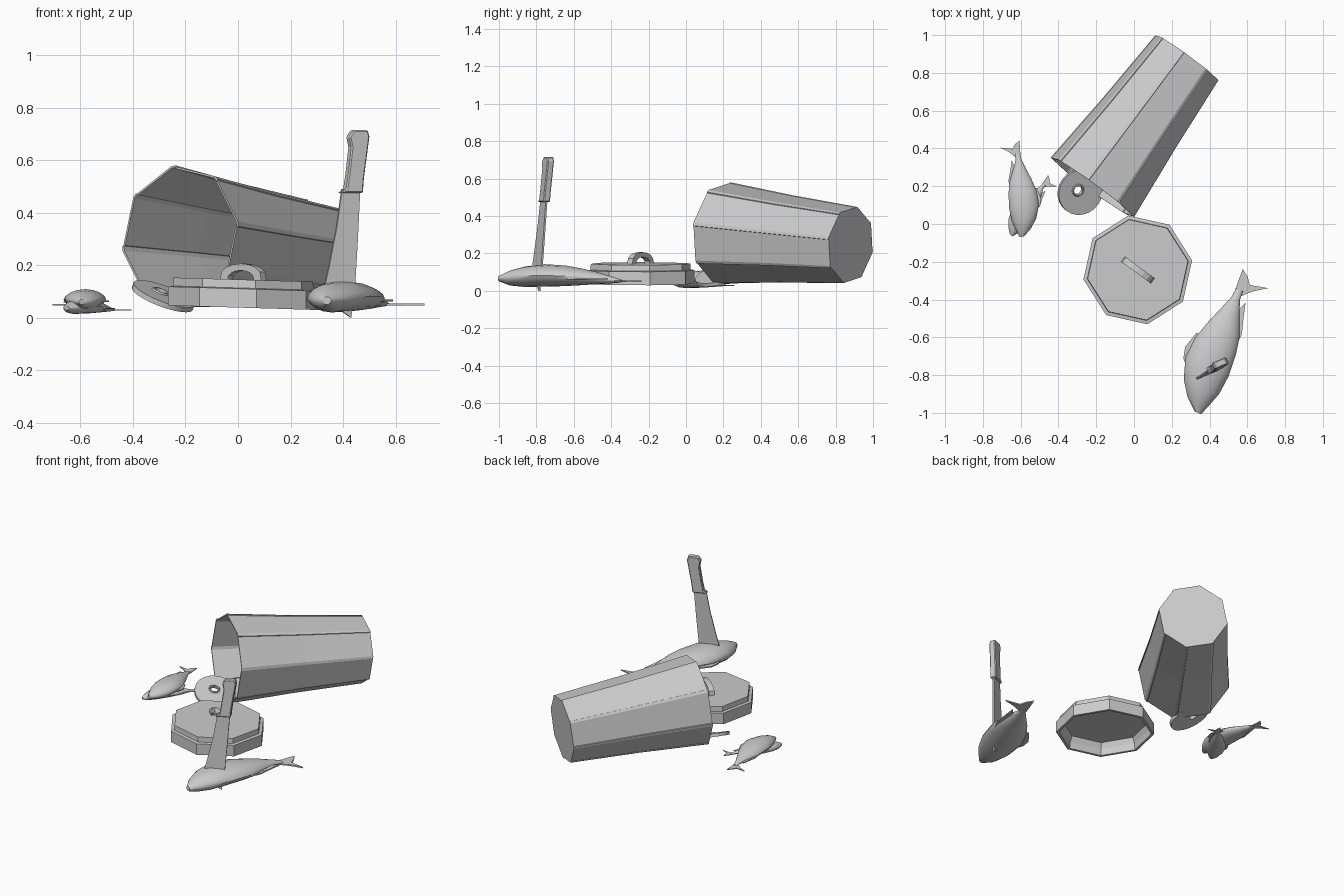
import bpy, bmesh, math
from mathutils import Vector

cube = bpy.data.objects.get("Cube")
if cube:
    bpy.data.objects.remove(cube, do_unlink=True)

grey = bpy.data.materials.new("plain_grey")
grey.use_nodes = True
grey.diffuse_color = (0.6, 0.6, 0.6, 1)
grey.node_tree.nodes["Principled BSDF"].inputs["Base Color"].default_value = (0.6, 0.6, 0.6, 1)
UP = Vector((0, 0, 1))


def finish(bm, name, smooth=None):
    bmesh.ops.recalc_face_normals(bm, faces=bm.faces)
    mesh = bpy.data.meshes.new(name)
    bm.to_mesh(mesh)
    bm.free()
    obj = bpy.data.objects.new(name, mesh)
    bpy.context.collection.objects.link(obj)
    mesh.materials.append(grey)
    if smooth:
        bpy.ops.object.select_all(action='DESELECT')
        obj.select_set(True)
        bpy.context.view_layer.objects.active = obj
        bpy.ops.object.shade_smooth_by_angle(angle=math.radians(smooth))
    return obj


def loft(bm, rings, caps=True):
    """Skin a list of closed rings of points."""
    vs = [[bm.verts.new(p) for p in ring] for ring in rings]
    n = len(vs[0])
    for a, b in zip(vs, vs[1:]):
        for i in range(n):
            bm.faces.new((a[i], a[(i + 1) % n], b[(i + 1) % n], b[i]))
    if caps:
        bm.faces.new(vs[0])
        bm.faces.new(vs[-1])
    return vs


def plate(bm, points, offset):
    """Flat outline thickened both ways along offset."""
    loft(bm, [[p - offset for p in points], [p + offset for p in points]])


# Bucket lying on its side, eight overlapping panels
mouth, base = Vector((-0.22, 0.195, 0.31)), Vector((0.28, 0.88, 0.245))
axis = (base - mouth).normalized()
side = Vector((-axis.y, axis.x, 0)).normalized()
lift = axis.cross(side)
if lift.z < 0:
    lift = -lift


def bucket_ring(t, radius):
    ring = []
    for k in range(8):
        for extra, f in ((0, 1), (4, 1), (4.3, 0.98)):
            a = math.radians(k * 45 - 12 + extra)
            ring.append(mouth.lerp(base, t) + radius * f * (side * math.cos(a) + lift * math.sin(a)))
    return ring


bm = bmesh.new()
loft(bm, [bucket_ring(t, r) for t, r in
          ((0.985, 0.198), (0.5, 0.227), (0, 0.266), (0, 0.274), (0.5, 0.236), (1, 0.207))])
finish(bm, "bucket")

# Round tab with a hole, fixed to the bucket mouth
slope = math.radians(25)
e1 = side * math.cos(slope) + UP * math.sin(slope)
e2 = Vector((-axis.x, -axis.y, 0)).normalized()
nrm = e1.cross(e2).normalized()
centre = Vector((-0.285, 0.17, 0.082))


def tab_circle(radius, shift, height):
    return [centre + e1 * (shift + radius * math.cos(i * math.tau / 24))
            + e2 * radius * math.sin(i * math.tau / 24) + nrm * height for i in range(24)]


bm = bmesh.new()
loft(bm, [tab_circle(r, s, h) for r, s, h in
          ((0.024, 0.02, -0.01), (0.124, 0, -0.01), (0.124, 0, 0.01),
           (0.034, 0.02, 0.01), (0.03, 0.02, 0.016), (0.024, 0.02, 0.016), (0.024, 0.02, -0.01))], caps=False)
bmesh.ops.remove_doubles(bm, verts=bm.verts, dist=0.0001)
finish(bm, "bucket_tab", 30)

# Eight-sided hollow lid, tilted slightly
lid_centre = Vector((0.02, -0.243, 0))


def tilt(p):
    return p - UP * 0.03 * (p.x - lid_centre.x)


def lid_ring(radius, z):
    return [tilt(lid_centre + Vector((radius * math.cos(a), radius * math.sin(a), z)))
            for a in (math.radians(10 + 45 * k) for k in range(8))]


bm = bmesh.new()
loft(bm, [lid_ring(r, z) for r, z in
          ((0.255, 0.115), (0.27, 0.08), (0.275, 0.038), (0.292, 0.038),
           (0.292, 0.11), (0.272, 0.113), (0.27, 0.145))])
finish(bm, "lid")

# Arched lid handle
along, across = Vector((0.81, -0.59, 0)), Vector((0.59, 0.81, 0)) * 0.017
bm = bmesh.new()
rings = []
for i in range(9):
    a = math.pi * i / 8
    c = lid_centre + UP * 0.14
    outer = c + along * 0.098 * math.cos(a) + UP * 0.066 * math.sin(a) ** 0.7
    inner = c + along * 0.062 * math.cos(a) + UP * 0.04 * math.sin(a) ** 0.7
    rings.append([outer - across, outer + across, inner + across, inner - across])
loft(bm, rings)
finish(bm, "lid_handle")


# Knife standing upright, outline given as x and z
def knife_part(name, outline, half):
    pts = [Vector((x, -0.80 + 0.087 * z + 0.42 * (x - 0.39 - 0.09 * z), z)) for x, z in outline]
    bm = bmesh.new()
    plate(bm, pts, Vector((-0.39, 0.92, 0)) * half)
    return finish(bm, name)


knife_part("knife_blade", [(0.43, 0.0), (0.445, 0.13), (0.455, 0.3), (0.464, 0.49), (0.395, 0.49),
                           (0.376, 0.35), (0.347, 0.2), (0.325, 0.1), (0.36, 0.05)], 0.005)
grip = knife_part("knife_handle", [(0.385, 0.475), (0.47, 0.475), (0.474, 0.53), (0.495, 0.69),
                                   (0.488, 0.715), (0.435, 0.715), (0.418, 0.69), (0.426, 0.65),
                                   (0.415, 0.55), (0.406, 0.49)], 0.019)
bevel = grip.modifiers.new("soft_edges", 'BEVEL')
bevel.width = 0.005

# Fish lying flat: length, left edge, right edge, centre height, half thickness
BODY = [(-0.335, 0.035, 0.072, 0.065, 0.015), (-0.28, -0.03, 0.092, 0.068, 0.04),
        (-0.2, -0.085, 0.118, 0.075, 0.055), (-0.09, -0.122, 0.128, 0.082, 0.06),
        (0.03, -0.113, 0.118, 0.08, 0.055), (0.12, -0.088, 0.1, 0.075, 0.045),
        (0.21, -0.055, 0.062, 0.068, 0.033), (0.3, -0.022, 0.025, 0.058, 0.018),
        (0.35, -0.018, 0.022, 0.052, 0.008)]
TAIL = [(0.32, -0.018), (0.39, -0.022), (0.458, -0.025), (0.43, 0.015), (0.395, 0.042),
        (0.405, 0.085), (0.417, 0.138), (0.37, 0.07), (0.32, 0.02)]
BACK_FIN = [(0.06, 0.1), (0.14, 0.105), (0.22, 0.08), (0.3, 0.058), (0.24, 0.035), (0.1, 0.07)]
BELLY_FIN = [(-0.13, -0.1), (-0.1, -0.13), (-0.04, -0.145), (0.05, -0.12), (0.06, -0.08)]


def fish(name, pivot, heading, scale, mirror=1):
    h = math.radians(heading)
    d, r = Vector((math.cos(h), math.sin(h), 0)), Vector((math.sin(h), -math.cos(h), 0)) * mirror

    def place(t, s, z):
        return Vector(pivot) + scale * (d * t + r * s + UP * z)

    bm = bmesh.new()
    rings = []
    for t, left, right, z, half in BODY:
        mid, wide = (left + right) / 2, (right - left) / 2
        rings.append([place(t, mid + wide * math.cos(a), z + half * math.sin(a) * abs(math.sin(a)) ** 0.2)
                      for a in (math.tau * i / 16 for i in range(16))])
    loft(bm, rings)
    finish(bm, name + "_body", 50)
    for part, outline, z in (("tail", TAIL, 0.05), ("back_fin", BACK_FIN, 0.065), ("belly_fin", BELLY_FIN, 0.07)):
        bm = bmesh.new()
        plate(bm, [place(t, s, z) for t, s in outline], UP * 0.004 * scale)
        finish(bm, name + "_" + part)


fish("large_fish", (0.42, -0.67, 0), 67, 1)
fish("upper_small_fish", (-0.587, 0.15, 0.018), 97, 0.64, -1)
fish("lower_small_fish", (-0.575, 0.08, 0.005), 53, 0.47)
